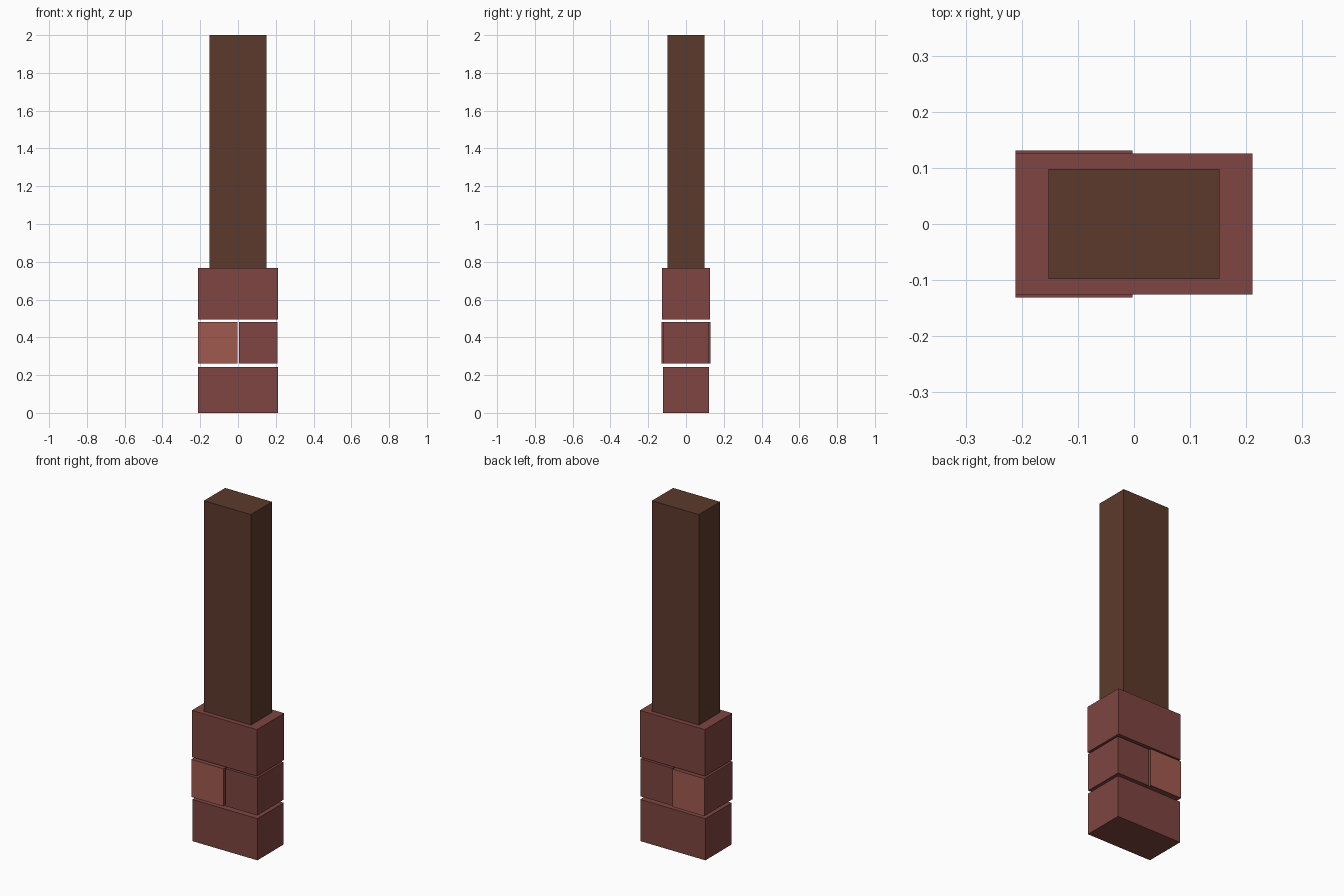
import bpy

cube = bpy.data.objects.get("Cube")
if cube:
    bpy.data.objects.remove(cube, do_unlink=True)


def make_material(name, rgb):
    mat = bpy.data.materials.new(name)
    mat.use_nodes = True
    mat.diffuse_color = (*rgb, 1)
    bsdf = next(n for n in mat.node_tree.nodes if n.type == 'BSDF_PRINCIPLED')
    bsdf.inputs["Base Color"].default_value = (*rgb, 1)
    return mat


wood = make_material("dark wood", (0.109, 0.042, 0.025))
brick = make_material("red brick", (0.209, 0.060, 0.053))
pale_brick = make_material("pale brick", (0.352, 0.100, 0.078))


def make_block(name, x_range, half_depth, z_range, mat):
    """Flat-shaded box, centred front to back."""
    (x0, x1), (z0, z1) = x_range, z_range
    bpy.ops.mesh.primitive_cube_add(size=1)
    obj = bpy.context.object
    obj.name = name
    for v in obj.data.vertices:
        v.co.x = x1 if v.co.x > 0 else x0
        v.co.y = half_depth if v.co.y > 0 else -half_depth
        v.co.z = z1 if v.co.z > 0 else z0
    obj.data.materials.append(mat)
    return obj


# Brick courses, separated by open joints
full = (-0.211, 0.211)
middle = (0.262, 0.482)
make_block("bottom_brick", full, 0.122, (0, 0.244), brick)
make_block("middle_brick_left", (0.004, 0.21), 0.121, middle, brick)
right_brick = make_block("middle_brick_right", (-0.211, -0.003), 0.131, middle, brick)
make_block("top_brick", full, 0.126, (0.494, 0.767), brick)

# Pale front and back faces on the right middle brick
right_brick.data.materials.append(pale_brick)
for face in right_brick.data.polygons:
    if abs(face.normal.y) > 0.9:
        face.material_index = 1

# Timber post standing on the bricks
make_block("post", (-0.152, 0.152), 0.098, (0.767, 2), wood)
